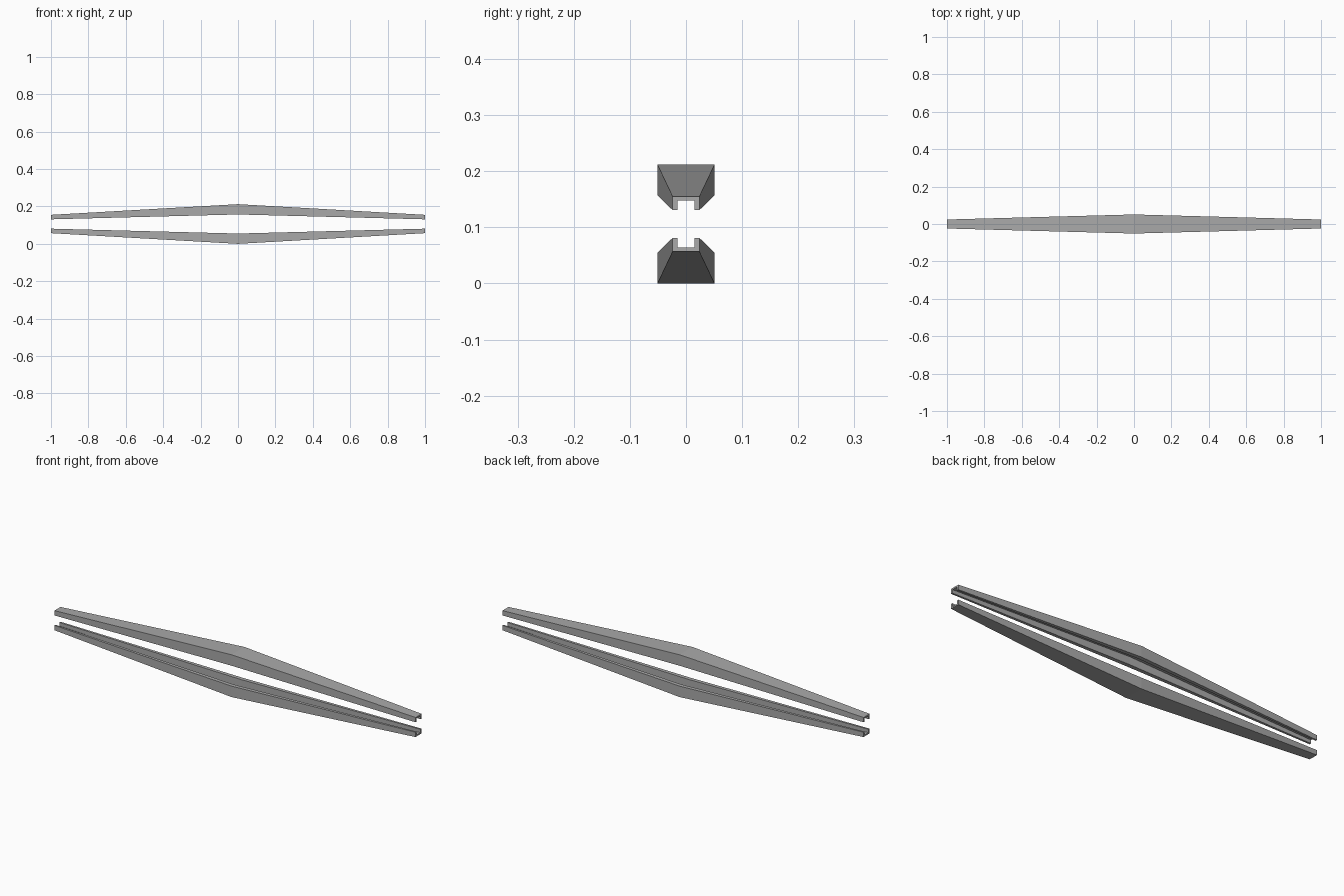
import bpy
import bmesh

cube = bpy.data.objects.get("Cube")
if cube:
    bpy.data.objects.remove(cube, do_unlink=True)

grey = bpy.data.materials.new("plain grey")
grey.use_nodes = True
colour = (0.4, 0.4, 0.4, 1)
grey.diffuse_color = colour
grey.node_tree.nodes["Principled BSDF"].inputs["Base Color"].default_value = colour

MID_Z = 0.106  # height of the gap centre between the two limbs


def channel(half, slot, outer, lip, floor):
    """U-shaped cross-section, open towards the gap."""
    right = [(half, outer), (half, lip), (slot, lip), (slot, floor)]
    return right + [(-y, z) for y, z in reversed(right)]


END = channel(0.024, 0.015, 0.049, 0.025, 0.042)
MIDDLE = channel(0.051, 0.031, 0.106, 0.051, 0.09)


def limb(name, side):
    """Loft the channel from tip to middle to tip."""
    bm = bmesh.new()
    rings = []
    for x, section in ((-1, END), (0, MIDDLE), (1, END)):
        rings.append([bm.verts.new((x, y, MID_Z + side * z)) for y, z in section])
    count = len(END)
    for a, b in zip(rings, rings[1:]):
        for i in range(count):
            j = (i + 1) % count
            bm.faces.new((a[i], a[j], b[j], b[i]))
    # End caps: two walls and the web between them
    for ring in (rings[0], rings[-1]):
        bm.faces.new(ring)
    bmesh.ops.recalc_face_normals(bm, faces=bm.faces)
    mesh = bpy.data.meshes.new(name)
    bm.to_mesh(mesh)
    bm.free()
    mesh.materials.append(grey)
    bpy.context.collection.objects.link(bpy.data.objects.new(name, mesh))


limb("upper_limb", 1)
limb("lower_limb", -1)
